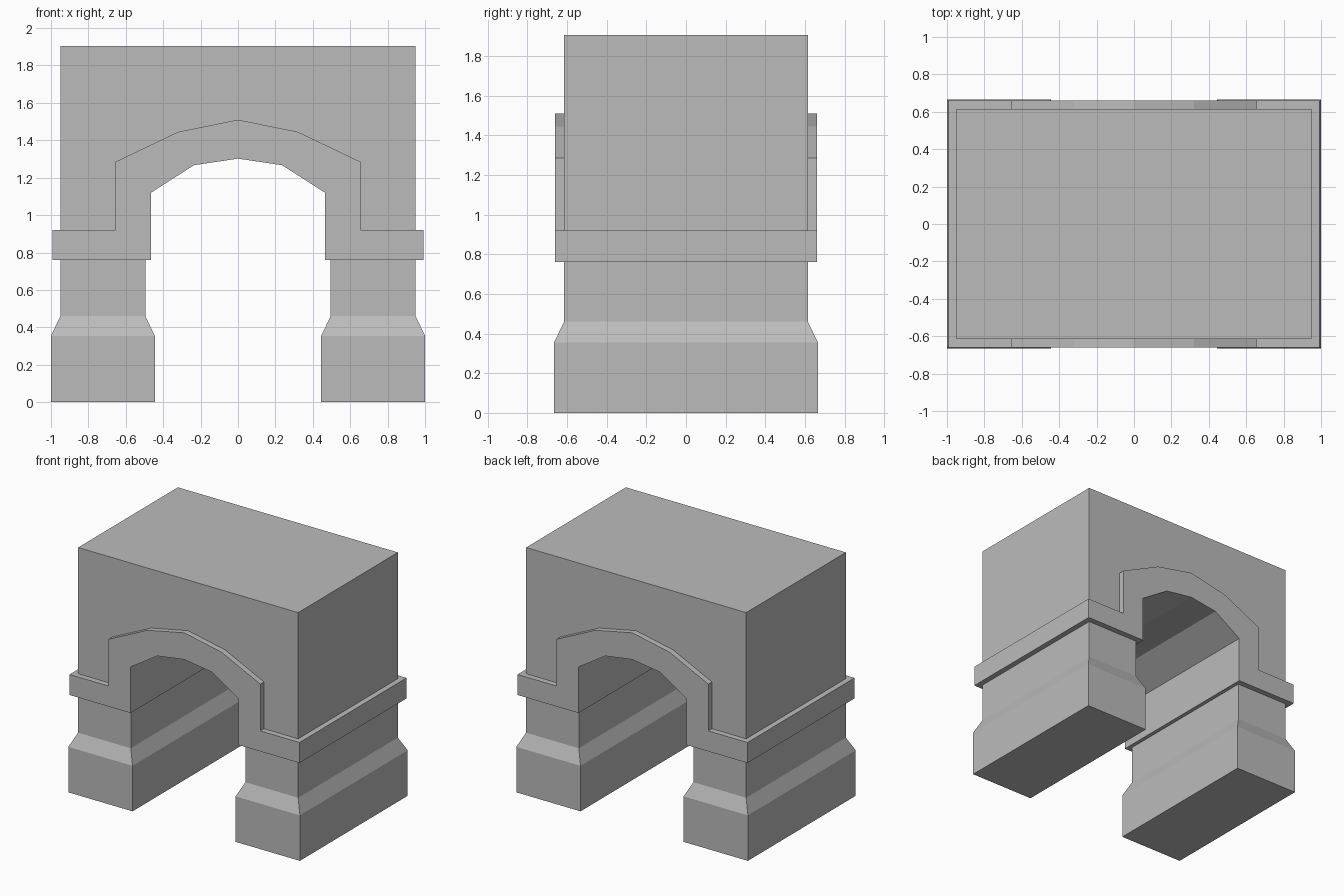
import bpy
import bmesh

cube = bpy.data.objects.get("Cube")
if cube:
    bpy.data.objects.remove(cube, do_unlink=True)

stone = bpy.data.materials.new("grey stone")
stone.use_nodes = True
GREY = (0.5, 0.5, 0.5, 1)
stone.diffuse_color = GREY
stone.node_tree.nodes["Principled BSDF"].inputs["Base Color"].default_value = GREY


def finish(name, bm):
    bmesh.ops.recalc_face_normals(bm, faces=bm.faces)
    mesh = bpy.data.meshes.new(name)
    bm.to_mesh(mesh)
    bm.free()
    mesh.materials.append(stone)
    obj = bpy.data.objects.new(name, mesh)
    bpy.context.collection.objects.link(obj)
    return obj


def arch_slab(name, over, under, depth):
    """Extrude a symmetric arch; both half outlines run from the centre outwards."""
    def whole(half):
        return [(-x, z) for x, z in reversed(half) if x > 0] + half
    outline = whole(over) + whole(under)[::-1]
    bm = bmesh.new()
    face = bm.faces.new([bm.verts.new((x, -depth, z)) for x, z in outline])
    moved = bmesh.ops.extrude_face_region(bm, geom=[face])["geom"]
    verts = [v for v in moved if isinstance(v, bmesh.types.BMVert)]
    bmesh.ops.translate(bm, verts=verts, vec=(0, 2 * depth, 0))
    return finish(name, bm)


def pier(name, side):
    """Stack rectangular rings: plinth, sloped shoulder, shaft."""
    bm = bmesh.new()
    rings = []
    for z, inner, outer, d in ((0, 0.445, 1, 0.665), (0.355, 0.445, 1, 0.665),
                               (0.46, 0.495, 0.95, 0.615), (0.77, 0.495, 0.95, 0.615)):
        corners = ((inner, -d), (outer, -d), (outer, d), (inner, d))
        rings.append([bm.verts.new((side * x, y, z)) for x, y in corners])
    for low, high in zip(rings, rings[1:]):
        for i in range(4):
            j = (i + 1) % 4
            bm.faces.new((low[i], low[j], high[j], high[i]))
    bm.faces.new(rings[0])
    bm.faces.new(rings[-1])
    return finish(name, bm)


# Outer and inner edges of the moulded arch
arch_top = [(0, 1.51), (0.32, 1.445), (0.655, 1.285), (0.655, 0.92)]
arch_inside = [(0, 1.302), (0.235, 1.267), (0.465, 1.12), (0.465, 0.76)]

# Arch with its side ledges, running through the whole depth
arch_slab("arch_moulding", arch_top + [(0.993, 0.92)], arch_inside + [(0.993, 0.76)], 0.66)

# Block above, seated on the arch
arch_slab("upper_block", [(0, 1.905), (0.95, 1.905)], arch_top + [(0.95, 0.92)], 0.615)

# Two piers
pier("left_pier", 1)
pier("right_pier", -1)
